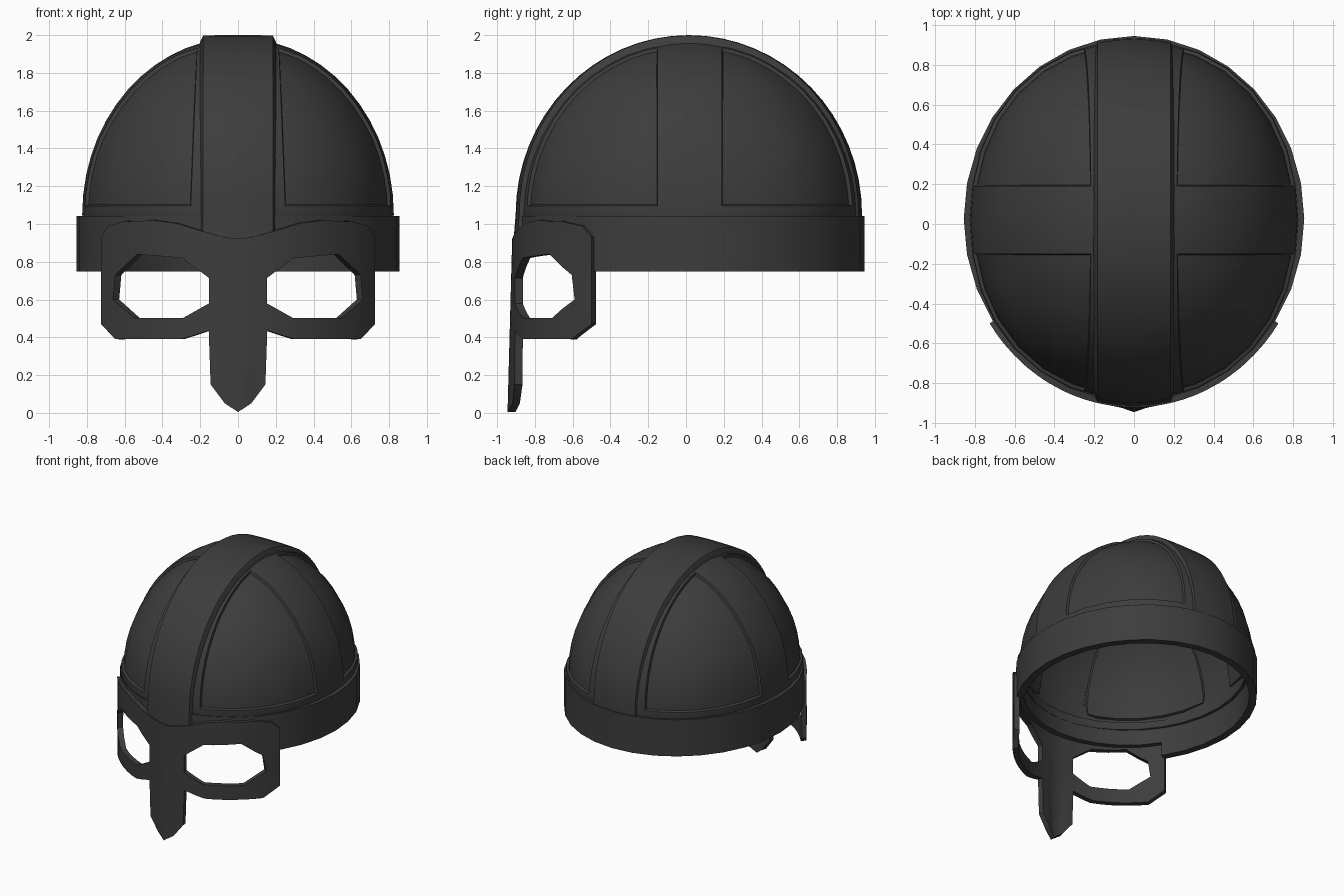
import bpy, bmesh
from math import sin, cos, pi, sqrt
from mathutils import Vector
from mathutils.geometry import tessellate_polygon

if "Cube" in bpy.data.objects:
    bpy.data.objects.remove(bpy.data.objects["Cube"])

iron = bpy.data.materials.new("dark_iron")
iron.use_nodes = True
COLOUR = (0.046, 0.046, 0.046, 1)
iron.diffuse_color = COLOUR
iron.node_tree.nodes["Principled BSDF"].inputs["Base Color"].default_value = COLOUR

SEGMENTS = 32


def finish(bm, name, thickness=0, mirror=False):
    """Turn a bmesh into a shaded object with optional mirror and shell."""
    mesh = bpy.data.meshes.new(name)
    bm.to_mesh(mesh)
    bm.free()
    mesh.materials.append(iron)
    obj = bpy.data.objects.new(name, mesh)
    bpy.context.collection.objects.link(obj)
    if mirror:
        obj.modifiers.new("mirror", "MIRROR").use_clip = True
    if thickness:
        shell = obj.modifiers.new("shell", "SOLIDIFY")
        shell.thickness = thickness
        shell.offset = -1
    bpy.ops.object.select_all(action="DESELECT")
    obj.select_set(True)
    bpy.context.view_layer.objects.active = obj
    for mod in list(obj.modifiers):
        bpy.ops.object.modifier_apply(modifier=mod.name)
    bpy.ops.object.shade_smooth_by_angle(angle=0.6)


def loft(rows, closed):
    """Join rows of points with quads."""
    bm = bmesh.new()
    verts = [[bm.verts.new(p) for p in row] for row in rows]
    n = len(rows[0])
    for a, b in zip(verts, verts[1:]):
        for i in range(n if closed else n - 1):
            j = (i + 1) % n
            bm.faces.new((a[i], a[j], b[j], b[i]))
    return bm


def ellipse(rx, ry, cy, z, bulge=0):
    """Ring of points; bulge fills out the diagonals."""
    ring = []
    for i in range(SEGMENTS):
        a = 2 * pi * i / SEGMENTS
        k = 1 + bulge * sin(2 * a) ** 2
        ring.append((k * rx * cos(a), cy + k * ry * sin(a), z))
    return ring


def cut(bm, point, normal, snap=0):
    """Split the mesh along a plane, first pulling very near vertices onto it."""
    point, normal = Vector(point), Vector(normal).normalized()
    for v in bm.verts:
        d = (v.co - point).dot(normal)
        if abs(d) < snap:
            v.co -= normal * d
    bmesh.ops.bisect_plane(bm, geom=bm.verts[:] + bm.edges[:] + bm.faces[:],
                           dist=0.0005, plane_co=point, plane_no=normal)


# Dome: rounded shell with four sunken panels between the straps
BASE, RISE = 1.05, 0.935
rows = [ellipse(0.815, 0.89, 0.02, 0.97)]
for i in range(14):
    t = pi / 2 * i / 14
    rows.append(ellipse(0.825 * cos(t), 0.903 * cos(t), 0.02,
                        BASE + RISE * sin(t), bulge=0.02))
dome = loft(rows, True)
dome.faces.new([v for v in dome.verts if v.co.z > BASE + RISE * sin(pi / 2 * 12.5 / 14)])
for side in (-1, 1):
    cut(dome, (side * 0.25, 0, 1.1), (side, 0, 0.04), snap=0.014)
for y in (-0.15, 0.19):
    cut(dome, (0, y, 0), (0, 1, 0), snap=0.014)
cut(dome, (0, 0, 1.095), (0, 0, 1))
bmesh.ops.remove_doubles(dome, verts=dome.verts[:], dist=0.003)
bmesh.ops.recalc_face_normals(dome, faces=dome.faces[:])


def in_panel(face):
    c = face.calc_center_median()
    return (abs(c.x) + 0.04 * (c.z - 1.1) > 0.25 and c.z > 1.095
            and (c.y > 0.19 or c.y < -0.15))


panels = [f for f in dome.faces if in_panel(f)]
bmesh.ops.inset_region(dome, faces=panels, thickness=0.008, depth=-0.018,
                       use_boundary=True, use_even_offset=True)
finish(dome, "dome", 0.035)

# Crest strap: raised strip running from the brow over the top to the back
HALF = [(0.205, -0.06), (0.2, -0.033), (0.184, -0.002), (0.09, 0)]
SECTION = [(-x, d) for x, d in HALF] + [(0, 0)] + HALF[::-1]


def crest_row(y_dir, z_dir, drop, push):
    row = []
    for x, d in SECTION:
        bow = 0.016 * (x / 0.18) ** 2 * abs(y_dir)
        row.append((x, 0.015 + y_dir * (0.917 + d - bow + push),
                    BASE + z_dir * (0.95 + d) - drop))
    return row


rows = [crest_row(-1, 0, 0.15, 0.012)]
for i in range(33):
    t = pi * i / 32
    rows.append(crest_row(-cos(t), sin(t), 0, 0))
rows.append(crest_row(1, 0, 0.1, 0))
crest = loft(rows, False)
bmesh.ops.recalc_face_normals(crest, faces=crest.faces[:])
finish(crest, "crest_strap")

# Brow band: hoop around the rim, cut away behind the eye guard
BROW = 0.855
band = loft([ellipse(0.855, 0.918, 0.026, z) for z in (0.748, BROW, 1.043)], True)
cut(band, (0, -0.5, 0), (0, 1, 0))
low_front = [f for f in band.faces
             if f.calc_center_median().y < -0.5 and f.calc_center_median().z < BROW]
bmesh.ops.delete(band, geom=low_front, context="FACES")
bmesh.ops.recalc_face_normals(band, faces=band.faces[:])
finish(band, "brow_band", 0.055)

# Eye guard: half outline with an eye hole, wrapped round the brow and mirrored
OUTLINE = [(0, 0.005), (0.07, 0.05), (0.145, 0.15), (0.155, 0.435), (0.3, 0.39),
           (0.65, 0.39), (0.725, 0.47), (0.725, 0.93), (0.69, 0.99), (0.6, 1.015),
           (0.45, 1.02), (0.33, 1.005), (0.2, 0.965), (0.07, 0.93), (0, 0.922)]
EYE = [(0.153, 0.714), (0.296, 0.82), (0.534, 0.84), (0.65, 0.73),
       (0.662, 0.6), (0.55, 0.503), (0.29, 0.503), (0.153, 0.58)]
loops = [[Vector((x, z, 0)) for x, z in loop] for loop in (OUTLINE, EYE)]
guard = bmesh.new()
verts = [guard.verts.new((p.x, 0, p.y)) for loop in loops for p in loop]
for tri in tessellate_polygon(loops):
    guard.faces.new([verts[i] for i in tri])
for i in range(1, 12):
    cut(guard, (i * 0.0605, 0, 0), (1, 0, 0))
cut(guard, (0, 0, 0.6), (0, 0, 1))
bmesh.ops.remove_doubles(guard, verts=guard.verts[:], dist=0.004)
for v in guard.verts:
    x, z = v.co.x, v.co.z
    # The nose piece leans forward to a slight central ridge
    lean = 0.025 * max(0, 0.93 - z) / 0.93 * max(0, 1 - x / 0.08)
    v.co.y = 0.02 - 0.94 * sqrt(1 - (x / 0.87) ** 2) - lean
guard.normal_update()
for f in guard.faces:
    if f.normal.y > 0:
        f.normal_flip()
finish(guard, "eye_guard", 0.042, mirror=True)
